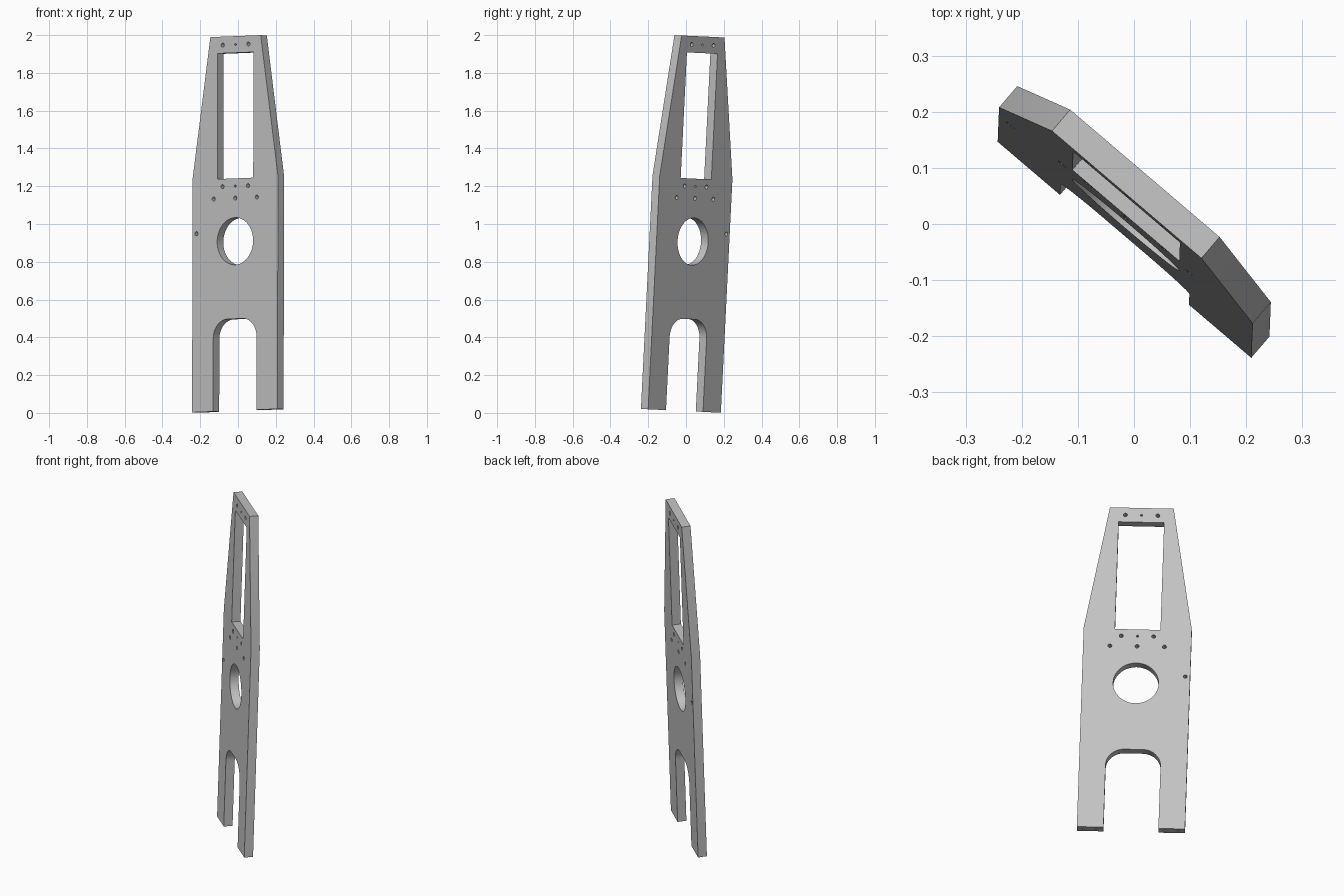
import bpy, bmesh
from math import pi, sin, cos
from mathutils import Vector, Matrix

cube = bpy.data.objects.get("Cube")
if cube:
    bpy.data.objects.remove(cube, do_unlink=True)

THICK = 0.05
HEIGHT = 1.985
HALF_W = 0.297
HALF_SLOT = 0.151


def material(name, colour):
    m = bpy.data.materials.new(name)
    m.use_nodes = True
    m.diffuse_color = colour
    m.node_tree.nodes["Principled BSDF"].inputs["Base Color"].default_value = colour
    return m


def add_object(name, bm):
    bmesh.ops.recalc_face_normals(bm, faces=bm.faces)
    mesh = bpy.data.meshes.new(name)
    bm.to_mesh(mesh)
    bm.free()
    ob = bpy.data.objects.new(name, mesh)
    bpy.context.collection.objects.link(ob)
    return ob


def prism(bm, outline, y0, y1):
    """Extrude an outline in the plate's plane through its depth."""
    face = bm.faces.new([bm.verts.new((x, y0, z)) for x, z in outline])
    new = bmesh.ops.extrude_face_region(bm, geom=[face])["geom"]
    verts = [v for v in new if isinstance(v, bmesh.types.BMVert)]
    bmesh.ops.translate(bm, verts=verts, vec=(0, y1 - y0, 0))


def drill(bm, x, z, radius, sides=16):
    prism(bm, [(x + radius * cos(2 * pi * i / sides), z + radius * sin(2 * pi * i / sides))
               for i in range(sides)], -0.05, THICK + 0.05)


# Plate outline: right half with rounded fork slot, then mirrored
slot_top, corner = 0.487, 0.1
arc = [(HALF_SLOT - corner + corner * cos(a), slot_top - corner + corner * sin(a))
       for a in (pi / 2 * (1 - i / 12) for i in range(13))]
right = arc + [(HALF_SLOT, 0), (HALF_W, 0), (HALF_W, 1.237), (0.175, HEIGHT)]
outline = right + [(-x, z) for x, z in reversed(right)]
bm = bmesh.new()
prism(bm, outline, 0, THICK)
plate = add_object("fork_plate", bm)
plate.data.materials.append(material("plain grey", (0.55, 0.55, 0.55, 1)))

# Openings: long window, round hole, screw holes, dowel holes in the feet
bm = bmesh.new()
prism(bm, [(-0.125, 1.231), (0.125, 1.231), (0.125, 1.897), (-0.125, 1.897)],
      -0.05, THICK + 0.05)
drill(bm, 0, 0.898, 0.125, 64)
for z in (1.94, 1.19):
    drill(bm, 0, z, 0.006)
    for side in (-1, 1):
        drill(bm, side * 0.089, z, 0.011)
for x in (-0.15, 0, 0.15):
    drill(bm, x, 1.127, 0.011)
drill(bm, -0.27, 0.946, 0.011)
for side in (-1, 1):
    for x in (0.187, 0.261):
        bmesh.ops.create_cone(bm, cap_ends=True, segments=12, radius1=0.007, radius2=0.007,
                              depth=0.1, matrix=Matrix.Translation((side * x, THICK / 2, 0)))
cutter = add_object("hole_cutter", bm)
cutter.hide_render = True

mod = plate.modifiers.new("holes", 'BOOLEAN')
mod.operation = 'DIFFERENCE'
mod.solver = 'EXACT'
mod.object = cutter
bpy.ops.object.select_all(action='DESELECT')
bpy.context.view_layer.objects.active = plate
plate.select_set(True)
bpy.ops.object.modifier_apply(modifier=mod.name)
bpy.data.objects.remove(cutter, do_unlink=True)
bpy.ops.object.shade_smooth_by_angle(angle=pi / 6)

# Turn and lean the plate into its pose
up = Vector((0.002, 0.0496, 1)).normalized()
across = Vector((0.76, -0.649, 0))
across = (across - up * across.dot(up)).normalized()
depth = up.cross(across)
pose = Matrix((across, depth, up)).transposed().to_4x4()
pose.translation = (-0.017, -0.046, 0.012)
plate.data.transform(pose)
